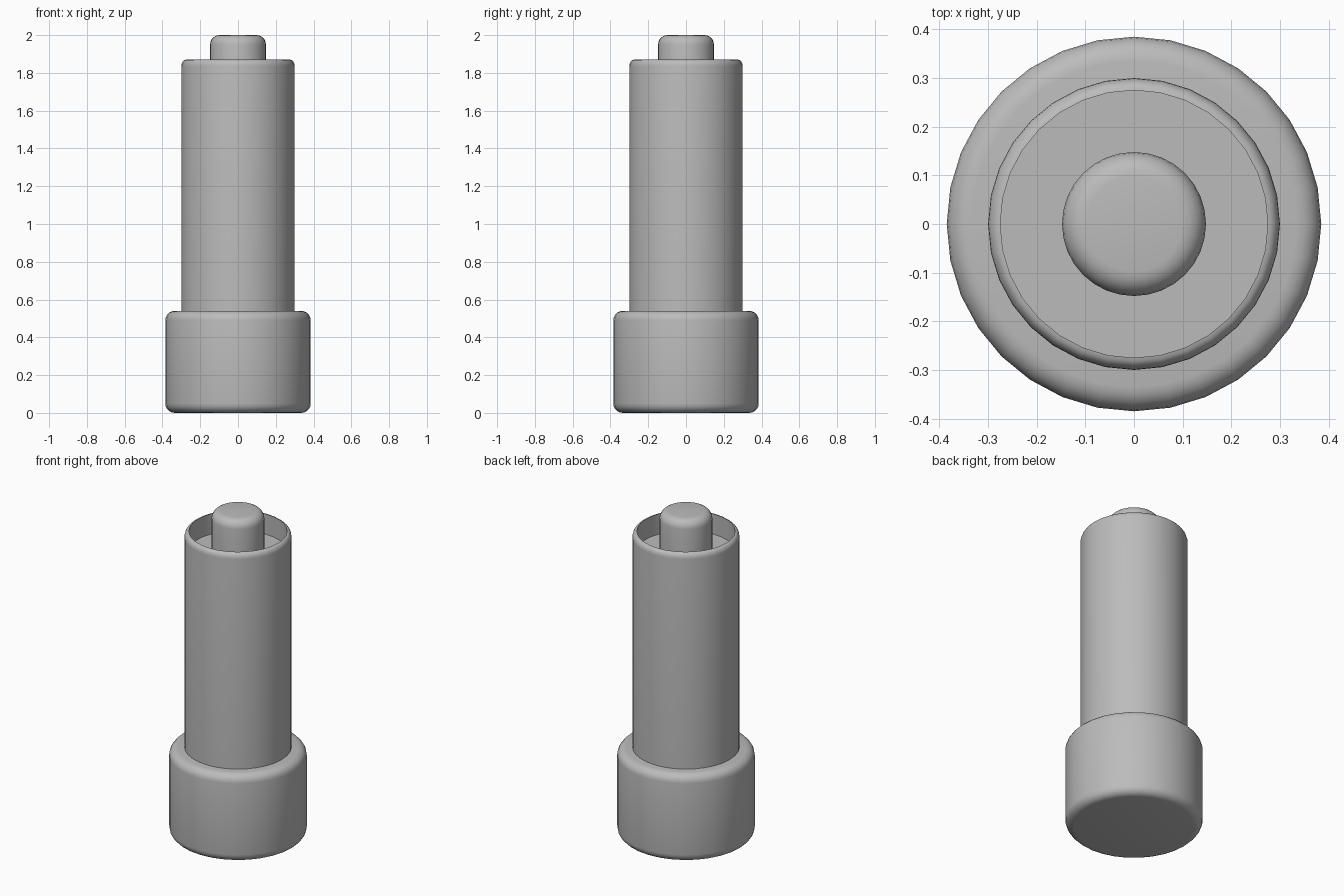
import bpy, bmesh, math

if "Cube" in bpy.data.objects:
    bpy.data.objects.remove(bpy.data.objects["Cube"])

SIDES = 32

grey = bpy.data.materials.new("plain grey")
grey.diffuse_color = (0.5, 0.5, 0.5, 1)
grey.use_nodes = True
grey.node_tree.nodes["Principled BSDF"].inputs["Base Color"].default_value = grey.diffuse_color


def arc(cr, cz, rr, rz, start, end, steps=5):
    """Points of a rounded corner in (radius, height), angles in degrees."""
    pts = []
    for i in range(steps + 1):
        a = math.radians(start + (end - start) * i / steps)
        pts.append((cr + rr * math.cos(a), cz + rz * math.sin(a)))
    return pts


def lathe(name, profile):
    """Revolve a profile that starts and ends with a flat cap."""
    bm = bmesh.new()
    rings = [[bm.verts.new((r * math.cos(2 * math.pi * i / SIDES),
                            r * math.sin(2 * math.pi * i / SIDES), z))
              for i in range(SIDES)] for r, z in profile]
    for low, high in zip(rings, rings[1:]):
        for i in range(SIDES):
            j = (i + 1) % SIDES
            bm.faces.new((low[i], low[j], high[j], high[i]))
    bm.faces.new(rings[0][::-1])
    bm.faces.new(rings[-1])
    mesh = bpy.data.meshes.new(name)
    bm.to_mesh(mesh)
    bm.free()
    mesh.materials.append(grey)
    obj = bpy.data.objects.new(name, mesh)
    bpy.context.collection.objects.link(obj)
    bpy.ops.object.select_all(action='DESELECT')
    obj.select_set(True)
    bpy.context.view_layer.objects.active = obj
    bpy.ops.object.shade_smooth_by_angle(angle=math.radians(35))
    return obj


# Wide base with rounded top and bottom edges
lathe("base", arc(0.335, 0.05, 0.05, 0.05, -90, 0) + arc(0.335, 0.49, 0.05, 0.05, 0, 90))

# Tall body with a rounded rim and a recessed floor
lathe("body", [(0.30, 0.50)] + arc(0.275, 1.835, 0.025, 0.035, 0, 90) + [(0.275, 1.745)])

# Rounded button standing on the recessed floor
lathe("button", [(0.148, 1.74)] + arc(0.098, 1.95, 0.05, 0.05, 0, 90))
